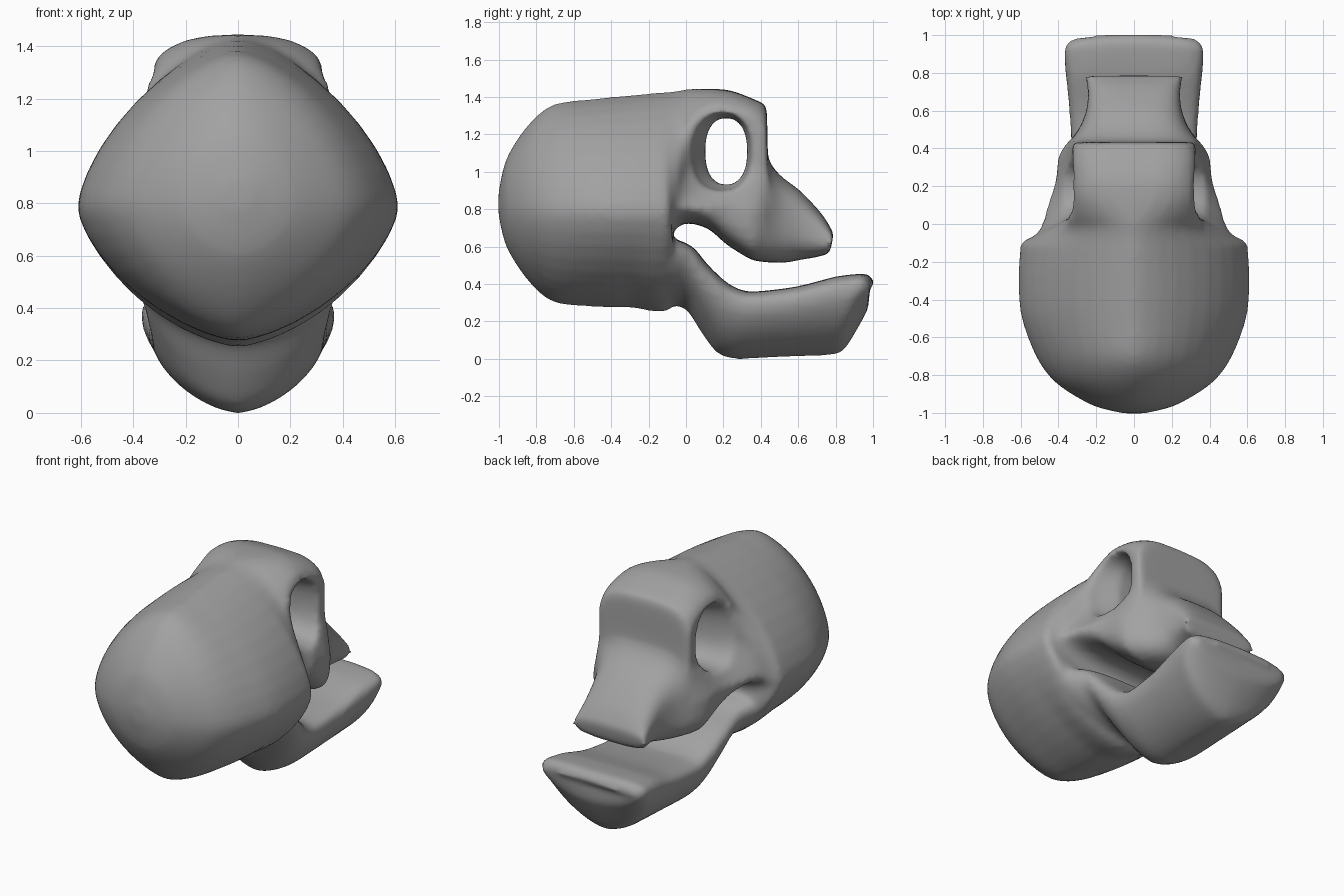
import bpy
import bmesh
from math import cos, sin, pi
from mathutils import Vector

cube = bpy.data.objects.get("Cube")
if cube:
    bpy.data.objects.remove(cube, do_unlink=True)


def plain_grey():
    mat = bpy.data.materials.new("plain_grey")
    mat.use_nodes = True
    colour = (0.36, 0.36, 0.36, 1)
    mat.diffuse_color = colour
    mat.node_tree.nodes["Principled BSDF"].inputs["Base Color"].default_value = colour
    return mat


def power(value, exponent):
    return (1 if value >= 0 else -1) * abs(value) ** exponent


def tangent(before, here, after):
    """Curve direction, kept short enough never to overshoot."""
    reach = min((here - before).length, (after - here).length)
    return (after - before).normalized() * reach


def smooth_rings(rings, steps=5):
    """Add curved in-between rings."""
    rings = [[Vector(p) for p in ring] for ring in rings]
    padded = [rings[0]] + rings + [rings[-1]]
    result = [rings[0]]
    for a, b, c, d in zip(padded, padded[1:], padded[2:], padded[3:]):
        for k in range(1, steps + 1):
            t = k / steps
            ease = t * t * (3 - 2 * t)
            result.append([
                q.lerp(r, ease)
                + tangent(p, q, r) * t * (1 - t) ** 2
                - tangent(q, r, s) * t * t * (1 - t)
                for p, q, r, s in zip(a, b, c, d)])
    return result


def skin_rings(name, rings):
    """Bridge a row of closed rings into a capped solid."""
    bm = bmesh.new()
    loops = [[bm.verts.new(p) for p in ring] for ring in rings]
    count = len(loops[0])
    for a, b in zip(loops, loops[1:]):
        for i in range(count):
            j = (i + 1) % count
            bm.faces.new((a[i], a[j], b[j], b[i]))
    bm.faces.new(loops[0])
    bm.faces.new(loops[-1])
    bmesh.ops.recalc_face_normals(bm, faces=bm.faces)
    mesh = bpy.data.meshes.new(name)
    bm.to_mesh(mesh)
    bm.free()
    obj = bpy.data.objects.new(name, mesh)
    bpy.context.collection.objects.link(obj)
    return obj


def section(bottom, top, width, middle, low_power, high_power, sides=40):
    """Superellipse ring standing between a bottom and a top point (y, z)."""
    ring = []
    for i in range(sides):
        angle = 2 * pi * i / sides
        n = high_power if sin(angle) > 0 else low_power
        x = width * power(cos(angle), 2 / n)
        s = power(sin(angle), 2 / n)
        t = middle + s * (1 - middle if s > 0 else middle)
        y = bottom[0] + t * (top[0] - bottom[0])
        z = bottom[1] + t * (top[1] - bottom[1])
        ring.append((x, y, z))
    return ring


def pinch_temples(ring):
    """Narrow the upper face to the width of the brow."""
    result = []
    for x, y, z in ring:
        edge = .325 + max(0, .05 - y) * 1.8 + max(0, .97 - z) * .9
        result.append((max(-edge, min(edge, x)), y, z))
    return result


def apply_modifier(obj, kind, **settings):
    mod = obj.modifiers.new(kind.lower(), kind)
    for key, value in settings.items():
        setattr(mod, key, value)
    bpy.context.view_layer.objects.active = obj
    bpy.ops.object.modifier_apply(modifier=mod.name)


# Head, back to snout: bottom, top, half width, height of widest point, roundness
head_rings = [
    ((-1.003, .78), (-1.003, .88), .05, .5, 2),
    ((-.96, .6), (-.96, 1.07), .22, .45, 1.8),
    ((-.845, .42), (-.845, 1.25), .41, .45, 1.65),
    ((-.71, .305), (-.71, 1.36), .515, .46, 1.55),
    ((-.5, .28), (-.5, 1.39), .595, .46, 1.54),
    ((-.3, .275), (-.3, 1.41), .613, .45, 1.54),
    ((-.07, .28), (-.14, 1.425), .6, .44, 1.54),
    ((-.08, .6), (-.07, 1.43), .56, .22, 1.6),
    ((-.06, .69), (-.01, 1.44), .515, .14, 1.7),
    ((.01, .725), (.05, 1.445), .485, .12, 2.1),
    ((.12, .695), (.14, 1.445), .45, .16, 2.8),
    ((.22, .61), (.24, 1.435), .415, .25, 3.3),
    ((.35, .53), (.36, 1.39), .4, .3, 3.8),
    ((.41, .52), (.43, 1.345), .365, .32, 3.8),
    ((.46, .515), (.44, 1.08), .33, .4, 3.5),
    ((.53, .515), (.5, .985), .285, .45, 3.2),
    ((.61, .53), (.615, .895), .25, .5, 3),
    ((.7, .545), (.73, .77), .245, .5, 3.2),
    ((.77, .565), (.79, .67), .262, .5, 3.5),
]
head = skin_rings("skull", smooth_rings([
    pinch_temples(section(b, t, w, m, n, n)) for b, t, w, m, n in head_rings]))

# Lower jaw, hinge to chin: bottom, top, half width
jaw_rings = [
    ((-.35, .36), (-.35, .6), .3),
    ((-.1, .29), (-.13, .645), .46),
    ((0, .265), (.02, .61), .4),
    ((.09, .13), (.12, .5), .36),
    ((.17, .03), (.23, .4), .335),
    ((.27, 0), (.34, .36), .33),
    ((.5, .01), (.58, .385), .34),
    ((.75, .02), (.8, .44), .36),
    ((.835, .04), (.93, .455), .37),
    ((.91, .15), (.98, .45), .365),
    ((.975, .27), (1.012, .4), .34),
]
jaw = skin_rings("jaw", smooth_rings([
    section(b, t, w, .77, 1.6, 4) for b, t, w in jaw_rings]))
for v in jaw.data.vertices:
    if v.co.y > .6:
        v.co.y -= .25 * v.co.x ** 2 * (v.co.y - .6) / .4

# Eye opening: a tunnel through both sides that flares backwards at the temples
tunnel_rings = []
half_tunnel = [(.2, .215, 1), (.32, .195, 1.38), (.6, .15, 1.75)]
mirrored = [(-x, y, flare) for x, y, flare in reversed(half_tunnel)]
for x, centre, flare in mirrored + half_tunnel:
    ring = []
    for i in range(24):
        a = 2 * pi * i / 24
        y = centre + .113 * flare * power(cos(a), .85)
        z = 1.11 + .18 * (1 + (flare - 1) * .4) * power(sin(a), .85)
        ring.append((x, y, z))
    tunnel_rings.append(ring)
tunnel = skin_rings("eye_tunnel", tunnel_rings)
tunnel.hide_render = True

# Fuse the parts and soften the joins
apply_modifier(head, "BOOLEAN", operation="DIFFERENCE", solver="EXACT", object=tunnel)
apply_modifier(head, "BOOLEAN", operation="UNION", solver="EXACT", object=jaw)
apply_modifier(head, "REMESH", mode="VOXEL", voxel_size=.02)
apply_modifier(head, "SMOOTH", factor=.5, iterations=7)
for helper in (tunnel, jaw):
    bpy.data.objects.remove(helper, do_unlink=True)

# Stand on the floor
floor = min(v.co.z for v in head.data.vertices)
for v in head.data.vertices:
    v.co.z -= floor

# Surface
head.data.materials.clear()
head.data.materials.append(plain_grey())
for poly in head.data.polygons:
    poly.material_index = 0
bpy.ops.object.select_all(action="DESELECT")
head.select_set(True)
bpy.context.view_layer.objects.active = head
bpy.ops.object.shade_smooth_by_angle(angle=pi / 3)
